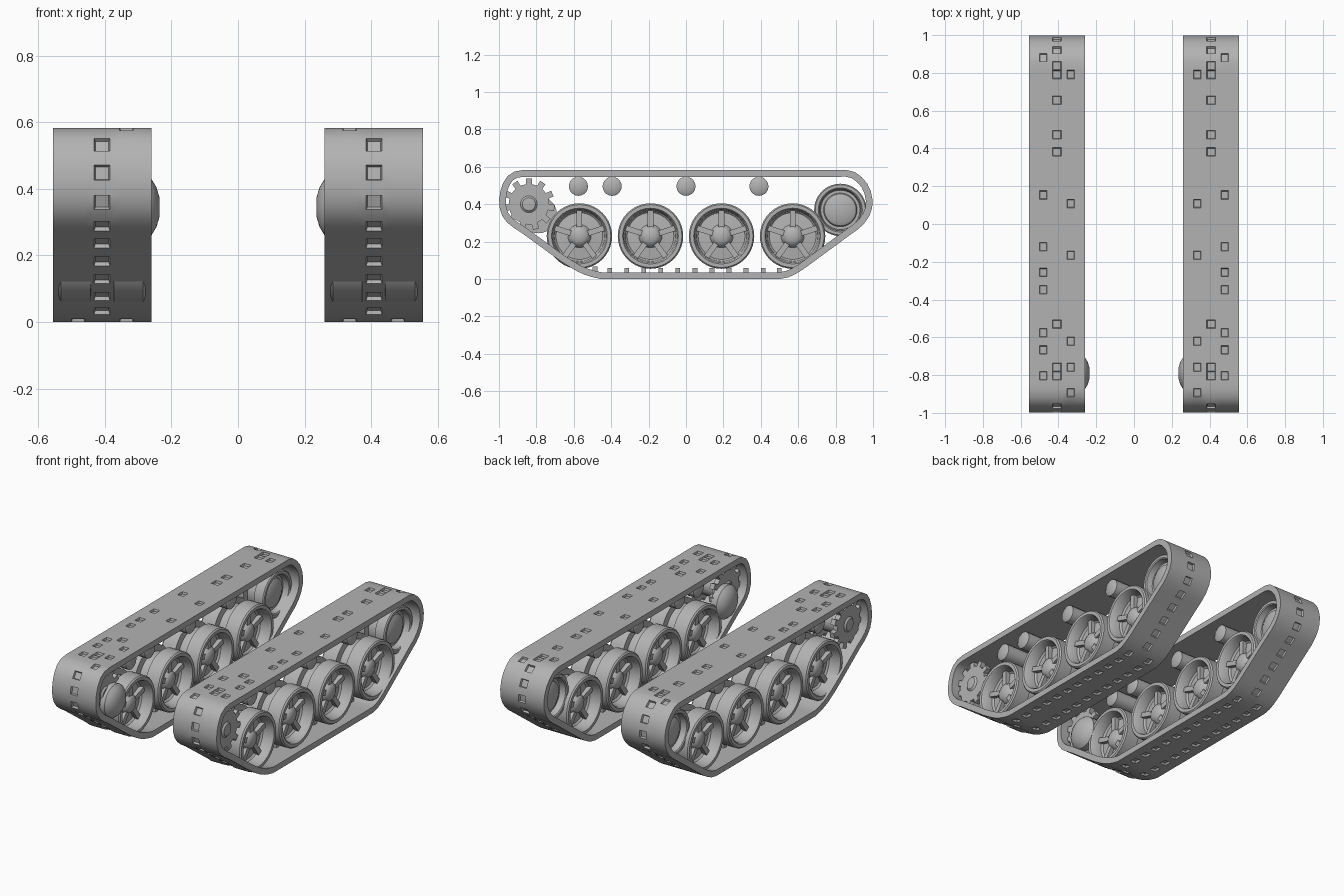
import bpy, bmesh, math, random
from mathutils import Matrix, Vector

if "Cube" in bpy.data.objects:
    bpy.data.objects.remove(bpy.data.objects["Cube"])

random.seed(4)
MID = 0.408          # centre of one track across x
steel = bpy.data.materials.new("plain grey")
steel.diffuse_color = (0.45, 0.45, 0.45, 1)
steel.use_nodes = True
steel.node_tree.nodes["Principled BSDF"].inputs["Base Color"].default_value = steel.diffuse_color


def finish(name, bm, angle=35):
    """Turn a bmesh into an object mirrored to both sides."""
    me = bpy.data.meshes.new(name)
    bm.to_mesh(me)
    bm.free()
    ob = bpy.data.objects.new(name, me)
    bpy.context.collection.objects.link(ob)
    me.materials.append(steel)
    bpy.ops.object.select_all(action='DESELECT')
    ob.select_set(True)
    bpy.context.view_layer.objects.active = ob
    bpy.ops.object.shade_smooth_by_angle(angle=math.radians(angle))
    mod = ob.modifiers.new("both sides", 'MIRROR')
    mod.use_mirror_merge = False
    return ob


def lathe(bm, profile, x, y, z, n=36):
    """Spin (x offset, radius) pairs around an axis along x."""
    rings = []
    for px, r in profile:
        if r == 0:
            rings.append([bm.verts.new((x + px, y, z))] * n)
        else:
            rings.append([bm.verts.new((x + px, y + r * math.cos(a), z + r * math.sin(a)))
                          for a in (2 * math.pi * k / n for k in range(n))])
    faces = []
    for a, b in zip(rings, rings[1:]):
        for k in range(n):
            vs = list(dict.fromkeys([a[k], a[(k + 1) % n], b[(k + 1) % n], b[k]]))
            faces.append(bm.faces.new(vs))
    bmesh.ops.recalc_face_normals(bm, faces=faces)


def box(bm, centre, size, angle=0.0):
    """Box whose z axis is tilted by angle about x."""
    m = (Matrix.Translation(centre) @ Matrix.Rotation(angle, 4, 'X')
         @ Matrix.Diagonal((*size, 1)))
    bmesh.ops.create_cube(bm, size=1, matrix=m)


def two_sided(half):
    """Mirror a half profile that runs from the axis to the middle."""
    return half + [(-x, r) for x, r in reversed(half)]


# Belt path (y, z), evenly resampled
path = [(0.86, 0.583), (-0.89, 0.583), (-0.935, 0.57), (-0.968, 0.537), (-0.99, 0.485),
        (-1.0, 0.42), (-0.995, 0.365), (-0.975, 0.32), (-0.935, 0.283), (-0.88, 0.248),
        (-0.67, 0.095), (-0.59, 0.045), (-0.53, 0.018), (-0.46, 0.0), (0.50, 0.0),
        (0.56, 0.012), (0.62, 0.047), (0.88, 0.238), (0.935, 0.277), (0.972, 0.32),
        (0.993, 0.365), (1.0, 0.41), (0.99, 0.465), (0.967, 0.515), (0.93, 0.555),
        (0.895, 0.577)]
pts = [Vector(p) for p in path]
N = 100
lengths = [(pts[(i + 1) % len(pts)] - p).length for i, p in enumerate(pts)]
total = sum(lengths)


def along(d):
    for i, seg in enumerate(lengths):
        if d <= seg:
            return pts[i].lerp(pts[(i + 1) % len(pts)], d / seg)
        d -= seg
    return pts[0]


outer = [along(total * i / N) for i in range(N)]
inward = []
for i in range(N):
    t = (outer[(i + 1) % N] - outer[i - 1]).normalized()
    inward.append(Vector((-t.y, t.x)))

# Track belt: closed band with small recesses in the links
cols = [0.26, 0.315, 0.355, 0.385, 0.432, 0.46, 0.50, 0.555]
THICK = 0.036
bm = bmesh.new()
out_v = [[bm.verts.new((x, p.x, p.y)) for x in cols] for p in outer]
in_v = [[bm.verts.new((x, *(p + THICK * n))) for x in (cols[0], cols[-1])]
        for p, n in zip(outer, inward)]
recess = []
for i in range(N):
    j = (i + 1) % N
    mid = (outer[i] + outer[j]) / 2
    for c in range(len(cols) - 1):
        f = bm.faces.new((out_v[i][c], out_v[i][c + 1], out_v[j][c + 1], out_v[j][c]))
        if mid.y > 0.56:
            cut = c in (1, 3, 5) and random.random() < 0.16
        elif mid.y < 0.02:
            cut = c in (1, 5) and i % 2 == 0
        else:
            cut = c == 3 and i % 2 == 0
        if cut:
            recess.append(f)
    bm.faces.new((in_v[i][0], in_v[i][1], in_v[j][1], in_v[j][0]))
    for c, e in ((0, 0), (-1, 1)):
        bm.faces.new((out_v[i][c], out_v[j][c], in_v[j][e], in_v[i][e]))
bmesh.ops.recalc_face_normals(bm, faces=bm.faces[:])
bmesh.ops.inset_individual(bm, faces=recess, thickness=0.005, depth=-0.012)
finish("track_belt", bm)

# Guide teeth on the inside of the belt
bm = bmesh.new()
for i in range(0, N, 2):
    if outer[i].y < 0.03:
        p = outer[i] + inward[i] * (THICK + 0.008)
        box(bm, (MID, p.x, p.y), (0.035, 0.025, 0.03))
finish("guide_teeth", bm)

# Road wheels: paired rims with dished centres, hub and five spokes
wheel = two_sided([(0.10, 0), (0.097, 0.03), (0.085, 0.05), (0.062, 0.062), (0.055, 0.125),
                   (0.065, 0.135), (0.124, 0.143), (0.131, 0.149), (0.131, 0.168),
                   (0.123, 0.175), (0.035, 0.175), (0.03, 0.14)])
bm = bmesh.new()
for y in (-0.57, -0.19, 0.19, 0.57):
    z = 0.23
    lathe(bm, wheel, MID, y, z, 40)
    for side in (-1, 1):
        for k in range(5):
            a = 2 * math.pi * k / 5
            r = 0.092
            box(bm, (MID + side * 0.067, y - r * math.sin(a), z + r * math.cos(a)),
                (0.034, 0.03, 0.09), a)
finish("road_wheels", bm)

# Rear idler wheel with a raised centre
idler = two_sided([(0.085, 0), (0.082, 0.06), (0.07, 0.085), (0.06, 0.09), (0.06, 0.105),
                   (0.095, 0.112), (0.10, 0.118), (0.10, 0.134), (0.094, 0.14),
                   (0.035, 0.14), (0.03, 0.11)])
bm = bmesh.new()
lathe(bm, idler, MID, 0.825, 0.37, 36)
finish("idler_wheel", bm)

# Front drive sprocket: toothed discs on a drum
SY, SZ = -0.84, 0.40
bm = bmesh.new()
lathe(bm, two_sided([(0.115, 0), (0.11, 0.035), (0.095, 0.05), (0.085, 0.07)]), MID, SY, SZ, 24)
for side in (-1, 1):
    x = MID + side * 0.085
    lathe(bm, [(-0.015, 0), (-0.015, 0.108), (0.015, 0.108), (0.015, 0)], x, SY, SZ, 36)
    for k in range(11):
        a = 2 * math.pi * k / 11
        box(bm, (x, SY - 0.118 * math.sin(a), SZ + 0.118 * math.cos(a)),
            (0.03, 0.033, 0.04), a)
finish("drive_sprocket", bm)

# Drive housing bulging from the inner side
bm = bmesh.new()
lathe(bm, [(-0.173, 0), (-0.172, 0.03), (-0.163, 0.06), (-0.148, 0.085), (-0.13, 0.10),
           (-0.09, 0.10), (-0.09, 0)], MID, -0.79, 0.345, 28)
finish("drive_housing", bm)

# Return rollers under the upper run
bm = bmesh.new()
for y in (-0.575, -0.395, 0.0, 0.39):
    lathe(bm, two_sided([(0.10, 0), (0.10, 0.035), (0.09, 0.051)]), MID, y, 0.496, 20)
finish("return_rollers", bm)
